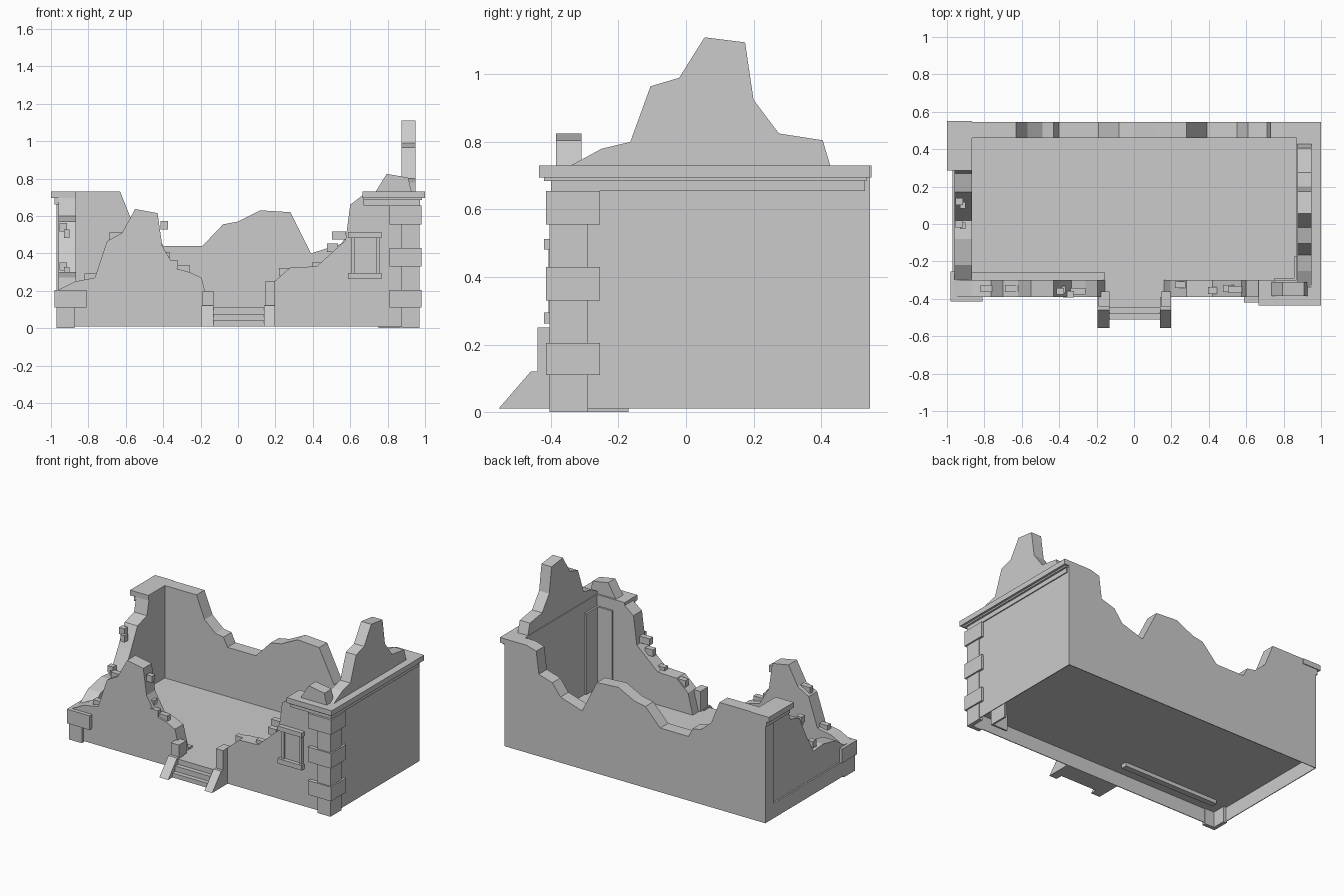
import bpy, bmesh
from mathutils import Vector

cube = bpy.data.objects.get("Cube")
if cube:
    bpy.data.objects.remove(cube, do_unlink=True)

stone = bpy.data.materials.new("grey_stone")
stone.use_nodes = True
GREY = (0.6, 0.6, 0.6, 1)
stone.diffuse_color = GREY
stone.node_tree.nodes["Principled BSDF"].inputs["Base Color"].default_value = GREY


def prism(name, axis, lo, hi, profile):
    """Extrude a flat outline along an axis between lo and hi."""
    place = {"x": lambda a, b, d: (d, a, b),
             "y": lambda a, b, d: (a, d, b),
             "z": lambda a, b, d: (a, b, d)}[axis]
    bm = bmesh.new()
    face = bm.faces.new([bm.verts.new(place(a, b, lo)) for a, b in profile])
    out = bmesh.ops.extrude_face_region(bm, geom=[face], use_keep_orig=True)
    verts = [g for g in out["geom"] if isinstance(g, bmesh.types.BMVert)]
    bmesh.ops.translate(bm, verts=verts, vec=Vector(place(0, 0, hi - lo)))
    bmesh.ops.recalc_face_normals(bm, faces=bm.faces)
    mesh = bpy.data.meshes.new(name)
    bm.to_mesh(mesh)
    bm.free()
    mesh.materials.append(stone)
    obj = bpy.data.objects.new(name, mesh)
    bpy.context.collection.objects.link(obj)
    return obj


def box(name, x0, x1, y0, y1, z0, z1):
    return prism(name, "z", z0, z1, [(x0, y0), (x1, y0), (x1, y1), (x0, y1)])


LEFT, RIGHT, FRONT, BACK = -0.97, 0.965, -0.39, 0.545
IN_L, IN_R, IN_F, IN_B = -0.865, 0.87, -0.30, 0.46
BASE, FLOOR, TOP = 0.01, 0.11, 0.73
SKIN = 0.005

# Floor and the hollow foundation below it
box("floor", LEFT, RIGHT, FRONT, BACK, FLOOR - SKIN, FLOOR)
box("foundation_front", LEFT, RIGHT, FRONT, FRONT + SKIN, BASE, FLOOR)
box("foundation_back", LEFT, RIGHT, BACK - SKIN, BACK, BASE, FLOOR)
box("foundation_left", LEFT, LEFT + SKIN, FRONT, BACK, BASE, FLOOR)
box("foundation_right", RIGHT - SKIN, RIGHT, FRONT, BACK, BASE, FLOOR)

# Broken back wall
prism("back_wall", "y", IN_B, BACK, [
    (LEFT, FLOOR), (LEFT, TOP), (-.63, TOP), (-.57, .58), (-.49, .51), (-.43, .5),
    (-.4, .44), (-.19, .44), (-.08, .555), (0, .57), (.12, .63), (.28, .62),
    (.39, .4), (.55, .45), (.61, .53), (.71, .56), (.73, .71), (.8, TOP),
    (RIGHT, TOP), (RIGHT, FLOOR)])

# Broken front wall, either side of the doorway
prism("front_wall_right_part", "y", FRONT, IN_F, [
    (LEFT, FLOOR), (LEFT, .2), (-.87, .25), (-.765, .27), (-.7, .465), (-.62, .51),
    (-.55, .637), (-.43, .615), (-.405, .44), (-.335, .32), (-.26, .3),
    (-.195, .27), (-.155, FLOOR)])
prism("front_wall_left_part", "y", FRONT, IN_F, [
    (.16, FLOOR), (.195, .25), (.28, .325), (.42, .33), (.52, .42), (.575, .47),
    (.6, .66), (.665, .71), (RIGHT, .71), (RIGHT, FLOOR)])

# Broken low side wall
prism("low_side_wall", "x", LEFT + .01, IN_L, [
    (BACK, FLOOR), (BACK, TOP), (.3, TOP), (.27, .6), (.17, .57), (.1, .43),
    (.02, .29), (-.08, .3), (-.22, .27), (-.3, .21), (FRONT, .2), (FRONT, FLOOR)])

# Tall side wall with its jagged gable
box("tall_side_wall", IN_R, RIGHT, FRONT, BACK, FLOOR, .71)
prism("gable_remnant", "x", IN_R + .005, .95, [
    (-.36, .72), (-.25, .78), (-.165, .8), (-.105, .965), (-.02, .99), (.055, 1.11),
    (.175, 1.095), (.2, .925), (.275, .825), (.405, .805), (.43, .72)])
prism("parapet_lump", "y", -.385, -.31, [
    (.73, .72), (.795, .825), (.91, .805), (.93, .72)])


# Cornices and friezes
def corner_band(name, start, out_x, out_y, end, z0, z1):
    prism(name, "z", z0, z1, [(start, out_y), (out_x, out_y), (out_x, end),
                              (IN_R, end), (IN_R, IN_F), (start, IN_F)])


corner_band("cornice", .665, 1.0, -.435, BACK, .695, TOP)
corner_band("cornice_bed", .67, .985, -.42, BACK - .01, .685, .697)
corner_band("frieze", .67, .972, -.4, .53, .655, .69)
box("back_corner_cornice", -1.0, IN_L, .285, .55, .695, TOP)
box("back_corner_frieze", -.98, IN_L, .295, BACK, .66, .697)

# Corner stones, alternating short and long
COURSES = [0, .11, .205, .33, .43, .555, .655]


def corner_stone(name, side, long, z0, z1):
    reach, depth, out = (.81, -.255, .98) if long else (.875, -.29, .97)
    front = -.415 if long else -.405
    x0, x1 = sorted((side * reach, side * out))
    box(name + "_front", x0, x1, front, FRONT + .01, z0, z1)
    x0, x1 = sorted((side * (out - .025), side * out))
    box(name + "_side", x0, x1, front, depth, z0, z1)


for i, (z0, z1) in enumerate(zip(COURSES, COURSES[1:])):
    corner_stone(f"left_corner_stone_{i}", 1, i % 2 == 1, z0, z1)
    if i < 2:
        corner_stone(f"right_corner_stone_{i}", -1, i % 2 == 1, z0, z1)

# Inner corner boards and skirting
box("corner_board_front", .75, IN_R, IN_F, -.288, 0, .655)
box("corner_board_side", .858, IN_R, IN_F, -.17, 0, .655)
box("skirting", IN_L, -.155, IN_F, -.26, .08, .122)

# Window
box("window_lintel", .588, .767, -.42, FRONT, .482, .513)
box("window_sill", .588, .767, -.42, FRONT, .262, .295)
for name, x in (("right", .607), ("left", .74)):
    box(f"window_jamb_{name}", x, x + .018, -.407, FRONT, .295, .482)
box("window_panel", .625, .74, -.394, FRONT, .295, .482)

# Entrance steps, cheeks and posts
for i, (z, y) in enumerate(((.04, -.51), (.075, -.48), (FLOOR, -.45))):
    box(f"step_{i}", -.13, .14, y, FRONT, BASE, z)
for name, x0, x1, height in (("right", -.195, -.13, .2), ("left", .14, .197, .25)):
    prism(f"step_cheek_{name}", "x", x0, x1, [
        (-.555, BASE), (-.46, .12), (FRONT, .12), (FRONT, BASE)])
    box(f"door_post_{name}", x0 + .005, x1, -.44, FRONT + .03, .115, height)

# Loose bricks sticking out of the broken edges: centre and width
BRICKS = [(-.395, -.36, .55, .04), (-.39, -.35, .385, .05), (-.3, -.36, .315, .08),
          (-.35, -.375, .34, .06), (-.79, -.345, .27, .06), (-.65, -.345, .49, .08),
          (.25, -.325, .3, .06), (.43, -.355, .33, .07), (.54, -.35, .495, .075),
          (.505, -.345, .43, .06), (-.935, .12, .54, .04), (-.915, .1, .505, .03),
          (-.935, 0, .33, .04), (-.915, -.01, .305, .03)]
for i, (x, y, z, w) in enumerate(BRICKS):
    box(f"loose_brick_{i}", x - w / 2, x + w / 2, y - .018, y + .018, z - .022, z + .022)
